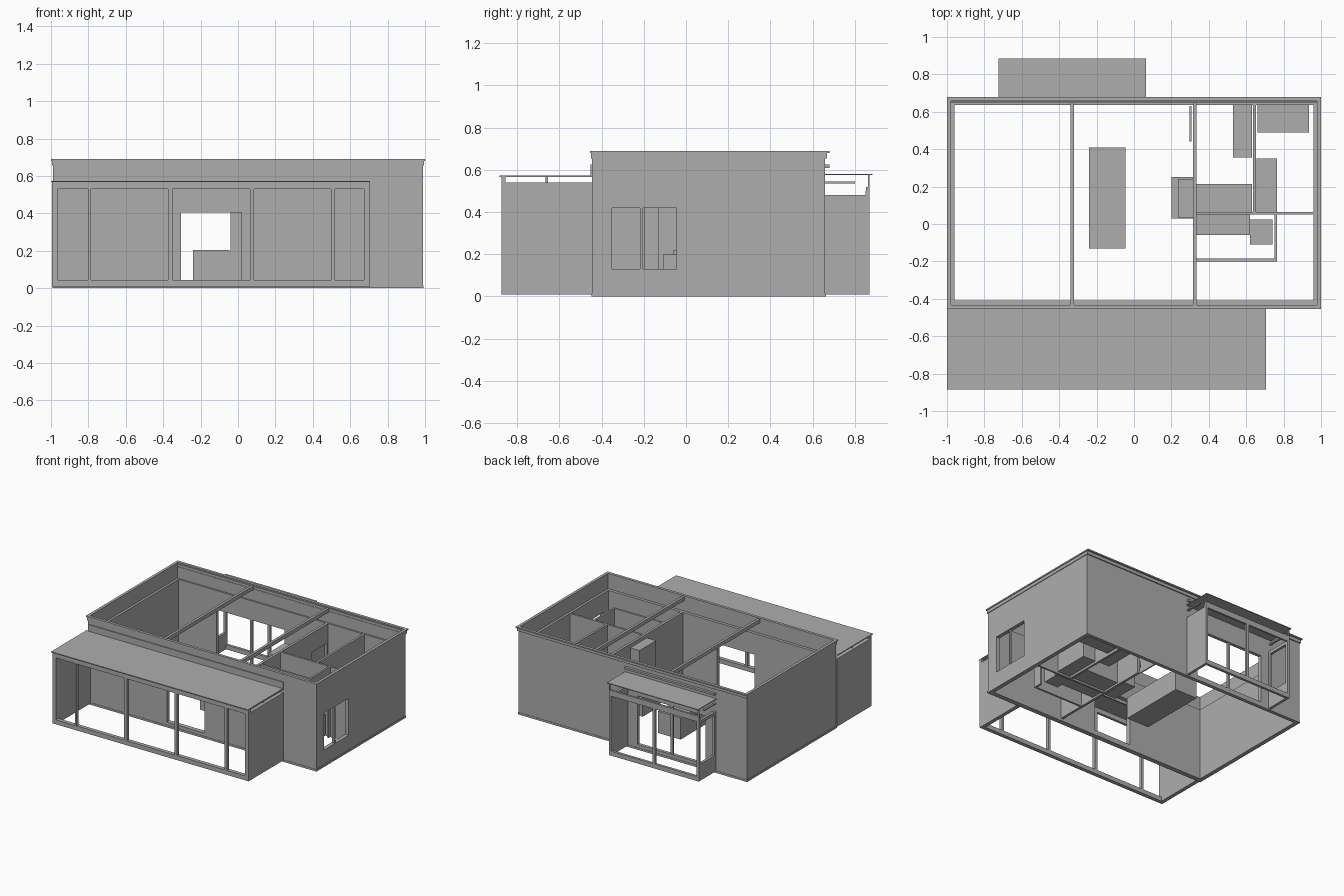
import bpy
import bmesh

cube = bpy.data.objects.get("Cube")
if cube:
    bpy.data.objects.remove(cube, do_unlink=True)

grey = bpy.data.materials.new("plain_grey")
grey.use_nodes = True
grey.diffuse_color = (0.42, 0.42, 0.42, 1)
grey.node_tree.nodes["Principled BSDF"].inputs["Base Color"].default_value = grey.diffuse_color


def build(name, *boxes):
    """One object from boxes given as (x0, x1, y0, y1, z0, z1)."""
    bm = bmesh.new()
    for x0, x1, y0, y1, z0, z1 in boxes:
        verts = bmesh.ops.create_cube(bm, size=1)["verts"]
        for v in verts:
            v.co.x = x1 if v.co.x > 0 else x0
            v.co.y = y1 if v.co.y > 0 else y0
            v.co.z = z1 if v.co.z > 0 else z0
    mesh = bpy.data.meshes.new(name)
    bm.to_mesh(mesh)
    bm.free()
    mesh.materials.append(grey)
    obj = bpy.data.objects.new(name, mesh)
    bpy.context.collection.objects.link(obj)
    return obj


def wall(name, along, start, end, near, far, z0, z1, hole=None):
    """Straight wall along x or y, with an optional hole (start, end, z0, z1)."""
    parts = [(start, end, z0, z1)]
    if hole:
        a, b, low, high = hole
        parts = [(start, a, z0, z1), (b, end, z0, z1), (a, b, high, z1)]
        if low > z0:
            parts.append((a, b, z0, low))
    if along == "x":
        build(name, *[(s, e, near, far, lo, hi) for s, e, lo, hi in parts])
    else:
        build(name, *[(near, far, s, e, lo, hi) for s, e, lo, hi in parts])


def ring(name, x, front, back, width, z0, z1):
    """Rectangular band around the house, its outer edge at the given lines."""
    build(name,
          (-x, x, front, front + width, z0, z1),
          (-x, x, back - width, back, z0, z1),
          (-x, -x + width, front + width, back - width, z0, z1),
          (x - width, x, front + width, back - width, z0, z1))


# Outer walls
FRONT, BACK, SIDE, TOP = -0.445, 0.66, 0.99, 0.57
wall("front_wall", "x", -SIDE, SIDE, FRONT, -0.41, 0, TOP, (-0.305, 0.02, 0.04, 0.405))
wall("back_wall", "x", -SIDE, SIDE, 0.635, BACK, 0, TOP, (-0.63, -0.04, 0.04, 0.42))
wall("left_wall", "y", -0.41, 0.635, 0.96, SIDE, 0, TOP, (-0.35, -0.045, 0.13, 0.42))
wall("right_wall", "y", -0.41, 0.635, -SIDE, -0.96, 0, TOP)
build("window_mullion", (0.965, 0.985, -0.217, -0.203, 0.13, 0.42))
build("back_door_mullion", (-0.345, -0.325, 0.64, 0.655, 0.04, 0.42))

# Parapet, its cap and the base strip
ring("parapet", SIDE, FRONT, BACK, 0.012, TOP, 0.66)
ring("cornice", 0.995, -0.45, 0.668, 0.017, 0.655, 0.68)
ring("parapet_cap", 1.0, -0.455, 0.68, 0.022, 0.68, 0.69)
ring("base_strip", 0.993, -0.448, 0.663, 0.01, 0, 0.015)

# Roof beams
for i, x in enumerate((-0.33, 0.325)):
    build(f"roof_beam_{i + 1}", (x - 0.01, x + 0.01, -0.433, 0.65, 0.655, 0.685))

# Room partitions
wall("main_partition", "y", -0.41, 0.635, 0.315, 0.335, 0.02, TOP, (0.44, 0.62, 0.02, 0.42))
wall("cross_partition", "x", 0.335, 0.96, 0.05, 0.065, 0.02, TOP)
wall("bedroom_partition", "y", 0.065, 0.635, 0.635, 0.652, 0.02, TOP)
wall("bathroom_front", "x", 0.335, 0.765, -0.2, -0.185, 0.02, TOP)
wall("bathroom_side", "y", -0.185, 0.05, 0.75, 0.765, 0.02, TOP, (-0.13, 0.03, 0.02, 0.42))
build("inner_door", (0.298, 0.308, 0.44, 0.63, 0.03, 0.42))

# Furniture
build("dining_table", (-0.24, -0.045, -0.13, 0.41, 0.035, 0.205))
build("fireplace", (0.2, 0.315, 0.03, 0.25, 0.035, 0.2), (0.235, 0.315, 0.035, 0.24, 0.2, 0.54))
furniture = {
    "tall_wardrobe": (0.53, 0.632, 0.355, 0.635, 0.4),
    "bed": (0.66, 0.935, 0.49, 0.635, 0.2),
    "cupboard": (0.655, 0.765, 0.065, 0.35, 0.42),
    "kitchen_counter": (0.335, 0.63, 0.065, 0.215, 0.25),
    "bath_counter": (0.335, 0.62, -0.06, 0.05, 0.22),
    "bathroom_cabinet": (0.62, 0.74, -0.11, 0.025, 0.2),
}
for name, (x0, x1, y0, y1, top) in furniture.items():
    build(name, (x0, x1, y0, y1, 0.035, top))

# Front terrace
L, R, EDGE = -0.995, 0.705, -0.875
build("terrace_side_walls",
      (L, L + 0.03, EDGE, FRONT, 0.01, 0.54), (R - 0.03, R, EDGE, FRONT, 0.01, 0.54))
build("terrace_sill", (L, R, EDGE, EDGE + 0.03, 0.01, 0.045))
build("terrace_header", (L, R, EDGE, EDGE + 0.02, 0.53, 0.57))
build("terrace_posts", *[(x - w, x + w, EDGE, EDGE + 0.025, 0.045, 0.53)
                         for x, w in ((-0.793, 0.008), (-0.361, 0.012), (0.075, 0.011), (0.508, 0.011))])
build("terrace_purlin", (L + 0.02, R - 0.02, -0.665, -0.655, 0.54, 0.567))
build("terrace_roof", (L - 0.005, R, -0.885, FRONT, 0.567, 0.574))
build("terrace_flashing", (L + 0.01, R, -0.452, FRONT, 0.57, 0.625))

# Back porch
L, R, EDGE = -0.72, 0.06, 0.87
build("porch_side_wall", (R - 0.02, R, BACK, EDGE, 0.01, 0.48))
build("porch_low_wall", (L, L + 0.02, BACK, EDGE, 0.01, 0.14))
build("porch_side_frame",
      (L, L + 0.02, BACK, EDGE, 0.455, 0.48),
      (L, L + 0.02, BACK, BACK + 0.015, 0.14, 0.455))
build("porch_sill", (L, R, EDGE - 0.02, EDGE, 0.01, 0.045))
build("porch_header", (L, R, EDGE - 0.016, EDGE, 0.475, 0.52))
build("porch_posts", *[(x - 0.01, x + 0.01, EDGE - 0.02, EDGE, 0.045, 0.5)
                       for x in (L + 0.01, -0.33, R - 0.01)])
build("porch_rafters", *[(x, x + 0.015, BACK, 0.8, 0.535, 0.545) for x in (L, R - 0.015)])
build("porch_roof_struts", *[(x, x + 0.01, EDGE - 0.008, EDGE, 0.52, 0.576) for x in (L, R - 0.01)])
build("porch_roof", (L - 0.005, R + 0.005, BACK, 0.885, 0.575, 0.581))
build("porch_flashing", (L, R, BACK, 0.68, 0.61, 0.625))
